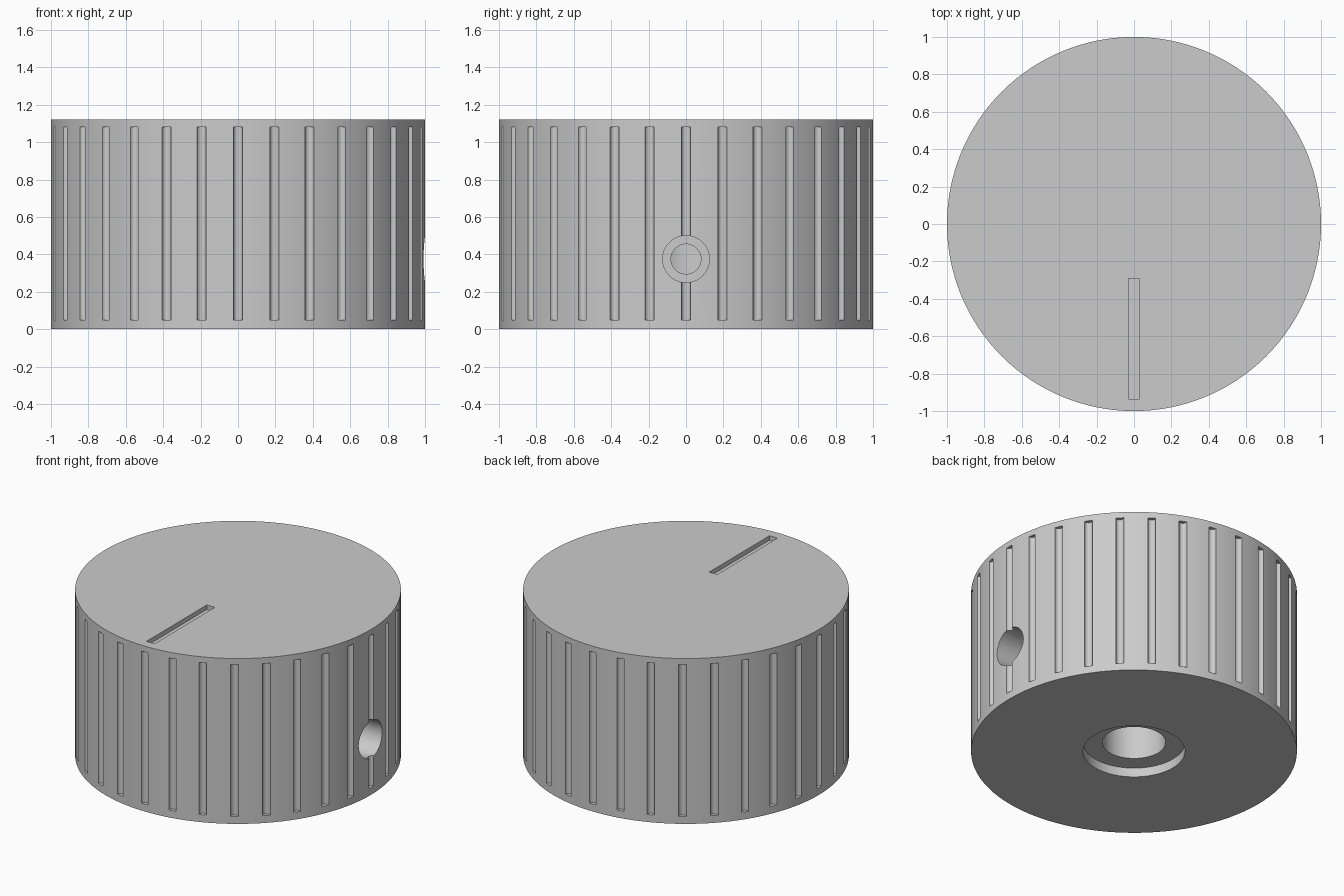
import bpy, bmesh, math
from mathutils import Matrix, Vector

if "Cube" in bpy.data.objects:
    bpy.data.objects.remove(bpy.data.objects["Cube"])

HEIGHT = 1.12
GROOVES = 32

grey = bpy.data.materials.new("light grey")
grey.diffuse_color = (0.6, 0.6, 0.6, 1)
grey.use_nodes = True
grey.node_tree.nodes["Principled BSDF"].inputs["Base Color"].default_value = grey.diffuse_color


def make_object(name, bm):
    mesh = bpy.data.meshes.new(name)
    bm.to_mesh(mesh)
    bm.free()
    mesh.materials.append(grey)
    ob = bpy.data.objects.new(name, mesh)
    bpy.context.collection.objects.link(ob)
    return ob


def add_cylinder(bm, radius, start, end, sides):
    """Capped cylinder between two points."""
    a, b = Vector(start), Vector(end)
    rot = (b - a).to_track_quat('Z', 'Y').to_matrix().to_4x4()
    bmesh.ops.create_cone(bm, cap_ends=True, segments=sides, radius1=radius,
                          radius2=radius, depth=(b - a).length,
                          matrix=Matrix.Translation((a + b) / 2) @ rot)


def cylinder(name, *args):
    bm = bmesh.new()
    add_cylinder(bm, *args)
    return make_object(name, bm)


# Knob body
knob = cylinder("knob_body", 1.0, (0, 0, 0), (0, 0, HEIGHT), 128)

# Round-bottomed grip grooves around the side
bm = bmesh.new()
for i in range(GROOVES):
    a = 2 * math.pi * i / GROOVES
    x, y = math.cos(a), math.sin(a)
    add_cylinder(bm, 0.025, (x, y, 0.05), (x, y, 1.08), 16)
grooves = make_object("groove_cutter", bm)

# Pointer slot in the top face
bm = bmesh.new()
bmesh.ops.create_cube(bm, size=1, matrix=Matrix.Translation((0, -0.614, HEIGHT))
                      @ Matrix.Diagonal((0.06, 0.645, 0.062, 1)))
slot = make_object("pointer_slot_cutter", bm)

# Shaft bore with a shallow recess, and a stepped set screw hole
cutters = [
    grooves,
    slot,
    cylinder("shaft_recess_cutter", 0.313, (0, 0, -0.1), (0, 0, 0.062), 64),
    cylinder("shaft_bore_cutter", 0.194, (0, 0, -0.1), (0, 0, 0.75), 64),
    cylinder("screw_head_cutter", 0.125, (0.5, 0, 0.375), (1.2, 0, 0.375), 48),
    cylinder("screw_hole_cutter", 0.08, (0.05, 0, 0.375), (1.2, 0, 0.375), 48),
]

# Cut everything out of the body, then discard the cutters
bpy.context.view_layer.objects.active = knob
knob.select_set(True)
for cutter in cutters:
    mod = knob.modifiers.new("cut", 'BOOLEAN')
    mod.operation = 'DIFFERENCE'
    mod.solver = 'EXACT'
    mod.object = cutter
    bpy.ops.object.modifier_apply(modifier=mod.name)
    bpy.data.objects.remove(cutter, do_unlink=True)

bpy.ops.object.shade_smooth_by_angle(angle=math.radians(30))
